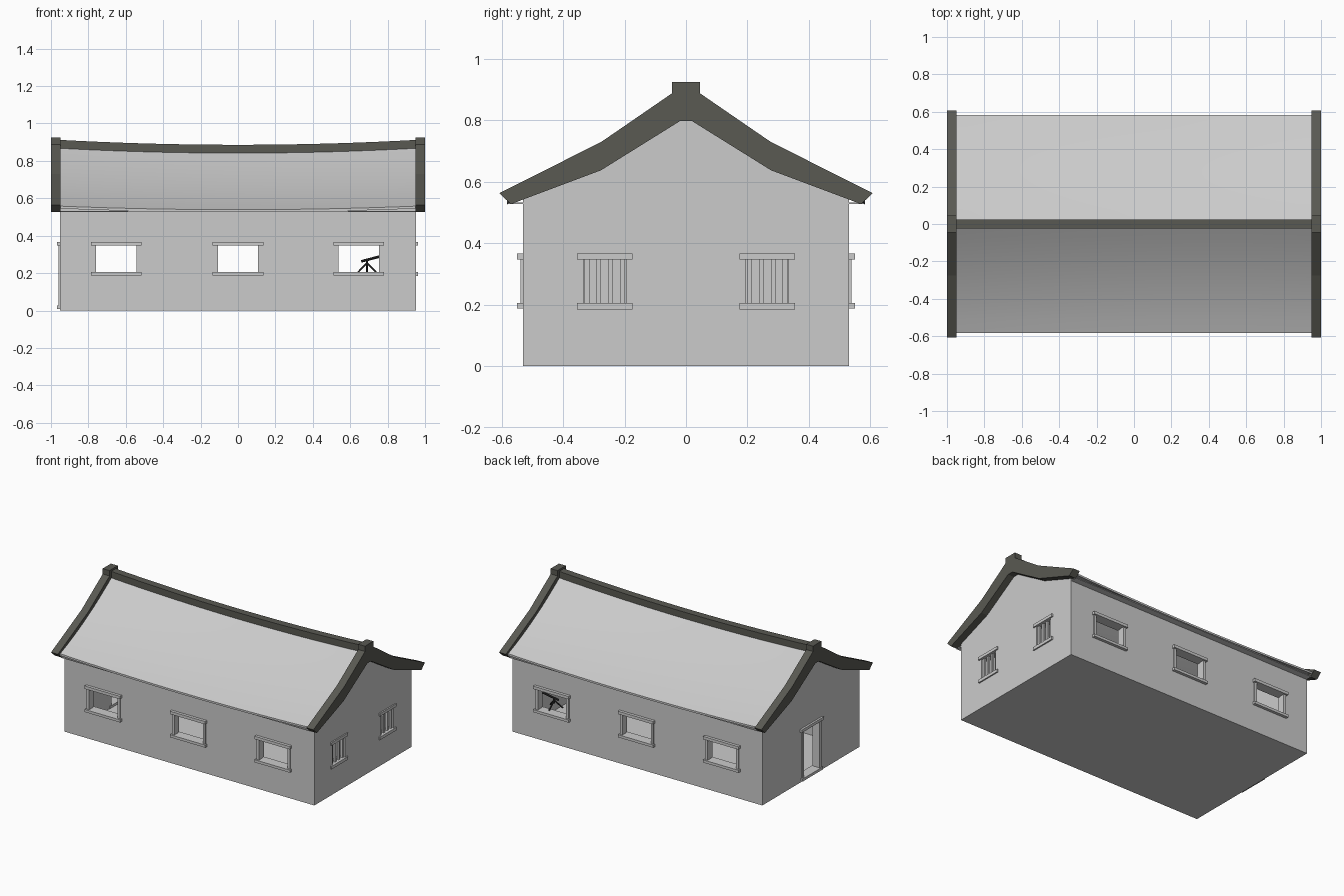
import bpy, bmesh, math
from mathutils import Vector

old = bpy.data.objects.get("Cube")
if old:
    bpy.data.objects.remove(old)


def material(name, rgb):
    m = bpy.data.materials.new(name)
    m.use_nodes = True
    m.diffuse_color = (*rgb, 1)
    m.node_tree.nodes["Principled BSDF"].inputs["Base Color"].default_value = (*rgb, 1)
    return m


PLASTER = material("light_grey", (0.6, 0.6, 0.6))
TILE = material("dark_olive_grey", (0.1, 0.1, 0.085))
METAL = material("black_metal", (0.03, 0.03, 0.03))


def add(name, bm, mat):
    bmesh.ops.recalc_face_normals(bm, faces=bm.faces)
    mesh = bpy.data.meshes.new(name)
    bm.to_mesh(mesh)
    bm.free()
    ob = bpy.data.objects.new(name, mesh)
    bpy.context.collection.objects.link(ob)
    mesh.materials.append(mat)
    return ob


def box(name, x, y, z, mat=PLASTER):
    """Box from (low, high) pairs on each axis."""
    bm = bmesh.new()
    bmesh.ops.create_cube(bm, size=1)
    for v in bm.verts:
        v.co = [sum(r) / 2 + c * (r[1] - r[0]) for r, c in zip((x, y, z), v.co)]
    return add(name, bm, mat)


def prism(name, half, x0, x1, mat):
    """Extrude along x a (y, z) outline mirrored in y."""
    outline = half + [(-y, z) for y, z in reversed(half)]
    bm = bmesh.new()
    face = bm.faces.new([bm.verts.new((x0, y, z)) for y, z in outline])
    ext = bmesh.ops.extrude_face_region(bm, geom=[face])
    verts = [g for g in ext["geom"] if isinstance(g, bmesh.types.BMVert)]
    bmesh.ops.translate(bm, verts=verts, vec=(x1 - x0, 0, 0))
    return add(name, bm, mat)


def cut(ob, cutters):
    """Cut openings, then discard the cutters."""
    for c in cutters:
        c.hide_render = True
        mod = ob.modifiers.new("opening", "BOOLEAN")
        mod.operation, mod.object, mod.solver = "DIFFERENCE", c, "EXACT"
    graph = bpy.context.evaluated_depsgraph_get()
    graph.update()
    mesh = bpy.data.meshes.new_from_object(ob.evaluated_get(graph))
    ob.modifiers.clear()
    ob.data = mesh
    for c in cutters:
        bpy.data.objects.remove(c)


def tube(name, a, b, r):
    a, b = Vector(a), Vector(b)
    bm = bmesh.new()
    bmesh.ops.create_cone(bm, cap_ends=True, segments=8, radius1=r, radius2=r,
                          depth=(b - a).length)
    rot = (b - a).to_track_quat("Z", "Y")
    for v in bm.verts:
        v.co = rot @ v.co + (a + b) / 2
    return add(name, bm, METAL)


WX, WY, THICK = 0.953, 0.53, 0.05
BOTTOM, TOP = 0.205, 0.347

# Floor and long walls with three framed windows each
box("floor", (-WX, WX), (-WY, WY), (0, 0.01))
for side, s in (("front", -1), ("back", 1)):
    def across(a, b):
        return tuple(sorted((s * a, s * b)))
    wall = box(side + "_wall", (-WX, WX), across(WY - THICK, WY), (0.004, 0.55))
    cut(wall, [box("cutter", (c - 0.112, c + 0.112), across(0.4, 0.6), (BOTTOM, TOP))
               for c in (-0.65, 0, 0.645)])
    for c in (-0.65, 0, 0.645):
        n = side + "_window_"
        box(n + "lintel", (c - 0.135, c + 0.135), across(0.51, 0.55), (TOP, 0.367))
        box(n + "sill", (c - 0.135, c + 0.135), across(0.51, 0.55), (0.187, BOTTOM))
        for j in (-1, 1):
            x = sorted((c + j * 0.108, c + j * 0.127))
            box(n + "jamb", x, across(0.5, 0.538), (BOTTOM, TOP))
    box(side + "_soffit", (-0.95, 0.95), across(0.5, 0.575), (0.527, 0.533))

# Gable walls
gable = [(WY, 0.004), (WY, 0.57), (0.277, 0.675), (0.02, 0.835)]
right_gable = prism("window_gable", gable, WX - THICK, WX, PLASTER)
cut(right_gable, [box("cutter", (0.8, 1.1), (c - 0.068, c + 0.068), (BOTTOM, TOP))
                  for c in (-0.264, 0.264)])
left_gable = prism("door_gable", gable, -WX, THICK - WX, PLASTER)
cut(left_gable, [box("cutter", (-1.1, -0.8), (-0.09, 0.09), (0.012, TOP))])

# Barred gable windows
for c in (-0.264, 0.264):
    box("gable_window_lintel", (0.93, 0.962), (c - 0.09, c + 0.09), (TOP, 0.367))
    box("gable_window_sill", (0.93, 0.962), (c - 0.09, c + 0.09), (0.184, BOTTOM))
    for i in range(4):
        y = c - 0.058 + i * 0.0387
        box("window_bar", (0.93, 0.945), (y - 0.0075, y + 0.0075), (BOTTOM, TOP))

# Open doorway
box("door_lintel", (-0.967, -0.93), (-0.12, 0.12), (TOP, 0.367))
box("door_threshold", (-0.967, -0.9), (-0.11, 0.11), (0.008, 0.026))
for j in (-1, 1):
    box("door_jamb", (-0.96, -0.91), sorted((j * 0.085, j * 0.103)), (0.02, TOP))

# Upswept gable boards with a raised cap
board = [(0.02, 0.797), (0.277, 0.637), (0.57, 0.527), (0.607, 0.563),
         (0.275, 0.73), (0.045, 0.888), (0.045, 0.925)]
prism("right_gable_board", board, 0.948, 1.0, TILE)
prism("left_gable_board", board, -1.0, -0.948, TILE)


def sag(x):
    return (x / 0.95) ** 2 - 1


# Sagging roof sheet: quadratic slope across, parabola along the length
STEPS, ROWS = 24, 8
bm = bmesh.new()
grid = []
for i in range(STEPS + 1):
    x = -0.95 + 1.9 * i / STEPS
    row = []
    for j in range(-ROWS, ROWS + 1):
        t = abs(j) / ROWS
        z = 0.885 - 0.43 * t + 0.103 * t * t + (0.026 - 0.007 * t) * sag(x)
        row.append(bm.verts.new((x, 0.583 * j / ROWS, z)))
    grid.append(row)
for a, b in zip(grid, grid[1:]):
    for k in range(2 * ROWS):
        bm.faces.new((a[k], b[k], b[k + 1], a[k + 1]))
bmesh.ops.recalc_face_normals(bm, faces=bm.faces)
low = bmesh.ops.extrude_face_region(bm, geom=bm.faces[:])
bmesh.ops.translate(bm, vec=(0, 0, -0.013),
                    verts=[g for g in low["geom"] if isinstance(g, bmesh.types.BMVert)])
roof = add("roof", bm, PLASTER)

# Ridge beam following the sag
bm = bmesh.new()
rings = []
for i in range(STEPS + 1):
    x = -0.95 + 1.9 * i / STEPS
    rings.append([bm.verts.new((x, y, z + 0.026 * sag(x))) for y, z in
                  ((-0.025, 0.85), (0.025, 0.85), (0.025, 0.912), (-0.025, 0.912))])
for a, b in zip(rings, rings[1:]):
    for k in range(4):
        bm.faces.new((a[k], b[k], b[k - 3], a[k - 3]))
bm.faces.new(rings[0])
bm.faces.new(rings[-1])
ridge = add("ridge", bm, TILE)

# Small tripod instrument inside the back window
hub = (0.69, 0.45, 0.255)
tube("instrument_barrel", (0.66, 0.445, 0.263), (0.79, 0.465, 0.297), 0.007)
tube("instrument_post", (0.69, 0.45, 0.235), (0.69, 0.45, 0.275), 0.006)
for k in range(3):
    ang = math.radians(90 + 120 * k)
    foot = (hub[0] + 0.055 * math.cos(ang), hub[1] + 0.055 * math.sin(ang), 0.205)
    tube("instrument_leg", hub, foot, 0.005)

# Smooth the curved parts, keeping sharp edges
bpy.ops.object.select_all(action="DESELECT")
for ob in (roof, ridge):
    ob.select_set(True)
bpy.context.view_layer.objects.active = roof
bpy.ops.object.shade_smooth_by_angle(angle=math.radians(35))
